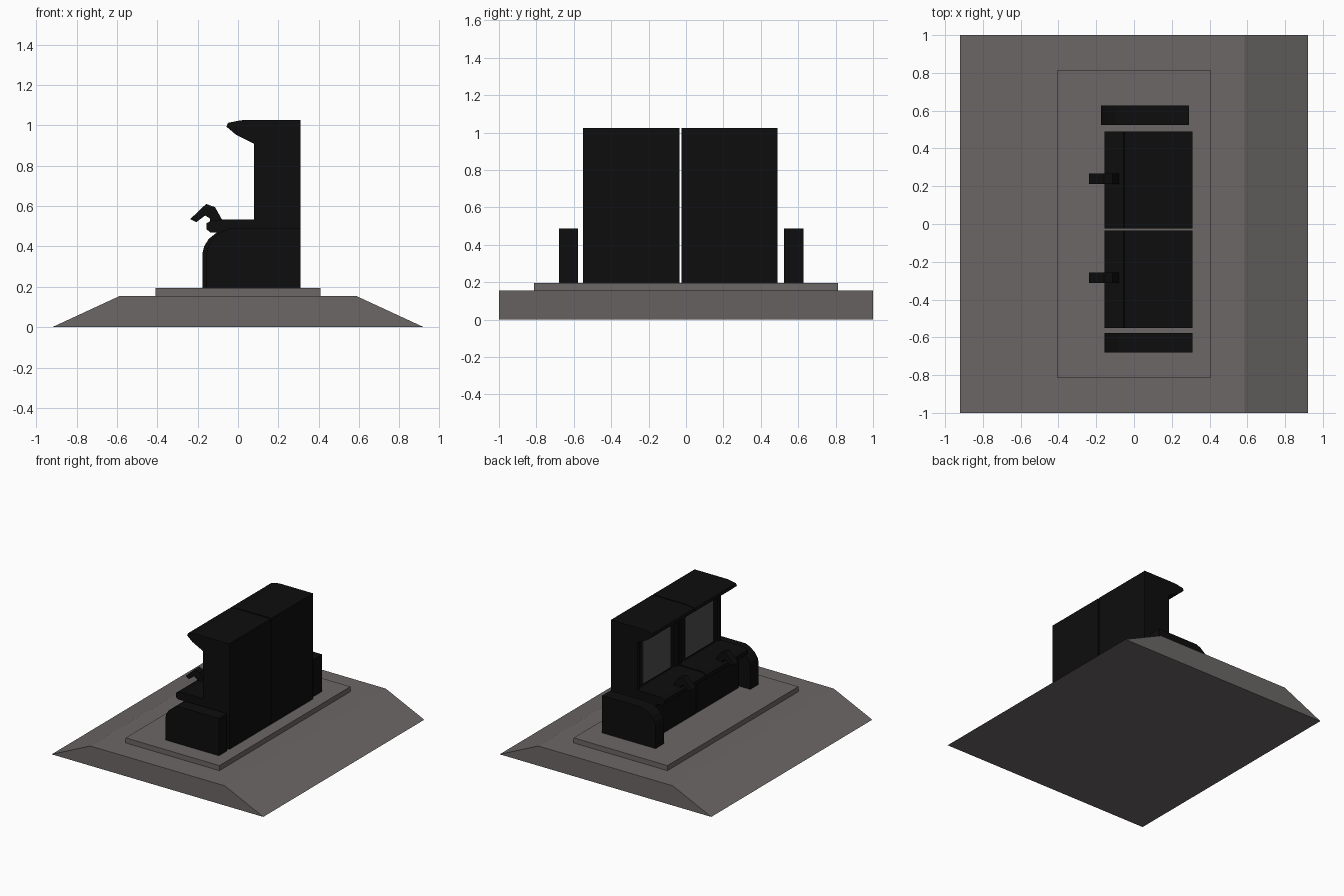
import bpy, bmesh

if "Cube" in bpy.data.objects:
    bpy.data.objects.remove(bpy.data.objects["Cube"])


def material(name, rgb):
    m = bpy.data.materials.new(name)
    m.diffuse_color = (*rgb, 1)
    m.use_nodes = True
    m.node_tree.nodes["Principled BSDF"].inputs["Base Color"].default_value = m.diffuse_color
    return m


STONE = material("warm_grey", (0.15, 0.135, 0.135))
BLACK = material("black", (0.004, 0.004, 0.004))
GLASS = material("screen_grey", (0.075, 0.075, 0.075))


def extrude(name, profile, y0, y1, mat):
    """Prism from an (x, z) profile, running from y0 to y1."""
    bm = bmesh.new()
    face = bm.faces.new([bm.verts.new((x, y0, z)) for x, z in profile])
    ext = bmesh.ops.extrude_face_region(bm, geom=[face])
    verts = [v for v in ext["geom"] if isinstance(v, bmesh.types.BMVert)]
    bmesh.ops.translate(bm, verts=verts, vec=(0, y1 - y0, 0))
    bmesh.ops.recalc_face_normals(bm, faces=bm.faces)
    mesh = bpy.data.meshes.new(name)
    bm.to_mesh(mesh)
    bm.free()
    mesh.materials.append(mat)
    obj = bpy.data.objects.new(name, mesh)
    bpy.context.collection.objects.link(obj)
    return obj


def box(name, x0, x1, y0, y1, z0, z1, mat):
    return extrude(name, [(x0, z0), (x1, z0), (x1, z1), (x0, z1)], y0, y1, mat)


# Sloped base and plinth
extrude("base", [(-0.92, 0), (0.92, 0), (0.585, 0.155), (-0.585, 0.155)], -1, 1, STONE)
box("plinth", -0.408, 0.408, -0.813, 0.813, 0.155, 0.195, STONE)

# Profiles: cabinet cheek, recessed core, hand controller, end block
hood = [(0.0, 1.022), (-0.05, 1.012), (-0.057, 0.993), (-0.01, 0.953), (0.08, 0.908)]
desk = [(-0.08, 0.533), (-0.13, 0.53), (-0.155, 0.515), (-0.155, 0.484), (-0.138, 0.47),
        (-0.095, 0.47), (-0.07, 0.44), (-0.07, 0.195)]
cheek = [(0.31, 0.195), (0.31, 1.025), (0.02, 1.025)] + hood + [(0.08, 0.533)] + desk
core = [(0.31, 0.195), (0.31, 1.025), (0.02, 1.025)] + hood + [(0.095, 0.9), (0.095, 0.533)] + desk
controller = [(-0.237, 0.535), (-0.158, 0.61), (-0.114, 0.595), (-0.075, 0.525),
              (-0.138, 0.525), (-0.138, 0.538), (-0.163, 0.553), (-0.207, 0.52)]
block = [(-0.155, 0.195), (0.31, 0.195), (0.31, 0.488), (-0.04, 0.488), (-0.08, 0.473),
         (-0.125, 0.437), (-0.148, 0.4), (-0.155, 0.37)]

# Two identical cabinets side by side
HALF, CHEEK = 0.2575, 0.025
for side, yc in (("near", -0.2925), ("far", 0.2325)):
    a, b = yc - HALF, yc + HALF
    extrude(f"{side}_cabinet_core", core, a + CHEEK, b - CHEEK, BLACK)
    extrude(f"{side}_cabinet_left_cheek", cheek, a, a + CHEEK, BLACK)
    extrude(f"{side}_cabinet_right_cheek", cheek, b - CHEEK, b, BLACK)
    box(f"{side}_screen", 0.09, 0.1, yc - 0.17, yc + 0.17, 0.55, 0.89, GLASS)
    extrude(f"{side}_controller", controller, yc - 0.02, yc + 0.035, BLACK)

# Rounded end blocks, the far one set slightly forward
extrude("near_end_block", block, -0.68, -0.577, BLACK)
extrude("far_end_block", [(x - 0.02, z) for x, z in block], 0.525, 0.628, BLACK)
